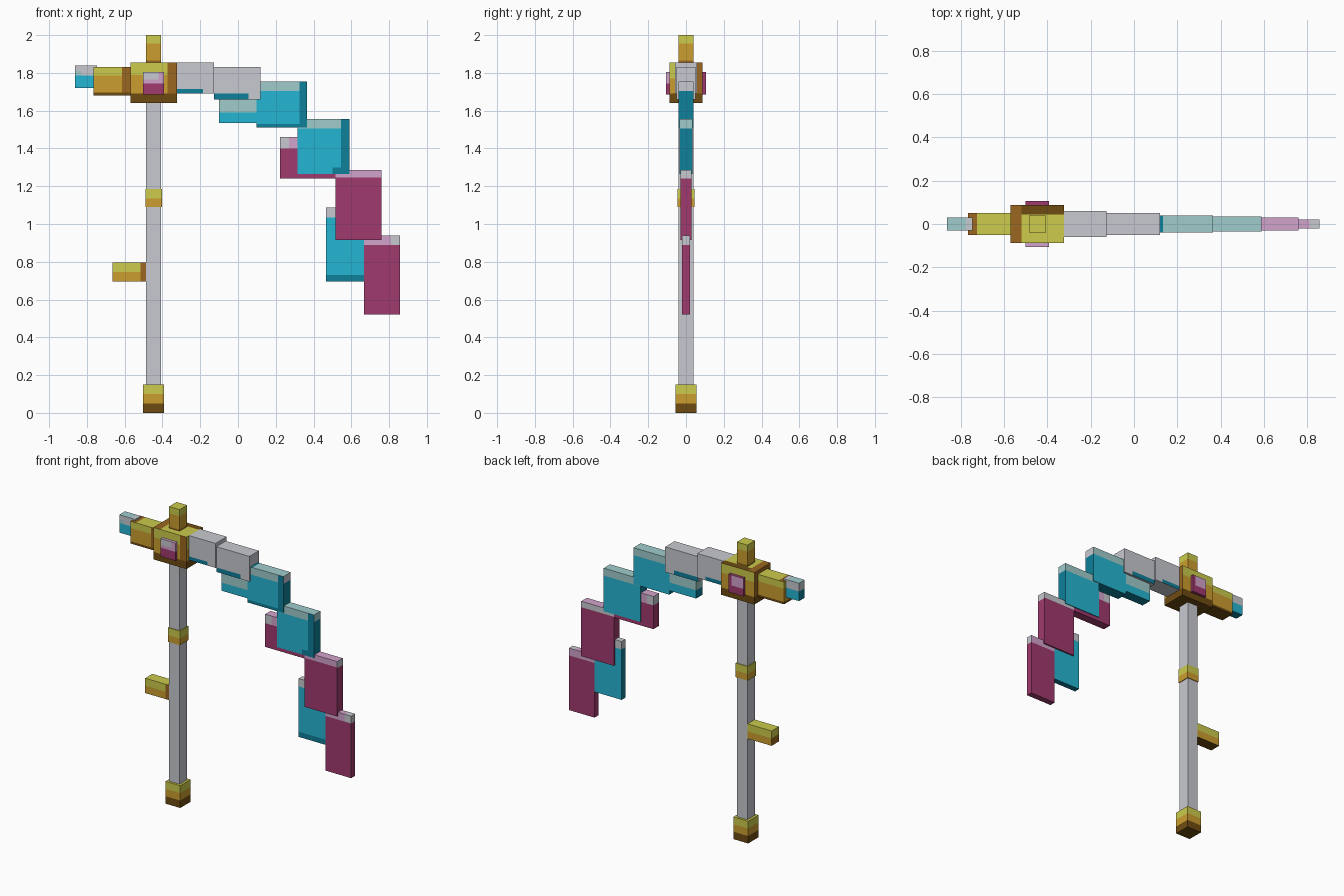
import bpy, bmesh
from mathutils import Vector

old = bpy.data.objects.get("Cube")
if old:
    bpy.data.objects.remove(old, do_unlink=True)


def linear(v):
    v /= 255
    return v / 12.92 if v <= 0.04045 else ((v + 0.055) / 1.055) ** 2.4


def material(name, *rgb):
    m = bpy.data.materials.new(name)
    m.use_nodes = True
    col = [linear(v) for v in rgb] + [1]
    m.diffuse_color = col
    bsdf = m.node_tree.nodes["Principled BSDF"]
    bsdf.inputs["Base Color"].default_value = col
    bsdf.inputs["Roughness"].default_value = 0.8
    return m


YELLOW = material("yellow", 204, 203, 76)
GOLD = material("gold", 204, 158, 46)
BROWN = material("brown", 155, 103, 32)
DARK = material("dark_brown", 110, 75, 17)
GREY = material("light_grey", 200, 202, 208)
ICE = material("pale_teal", 160, 204, 204)
CYAN = material("cyan", 36, 182, 210)
TEAL = material("dark_teal", 14, 128, 154)
MAGENTA = material("magenta", 160, 58, 110)
PINK = material("pink", 210, 163, 203)

SIDES = {"L": (-1, 0, 0), "R": (1, 0, 0), "F": (0, -1, 0),
         "B": (0, 1, 0), "D": (0, 0, -1), "T": (0, 0, 1)}
FAR = 9


def box(name, xs, ys, zs, base, *paints):
    """Box whose faces are cut at the paint limits; later paints win.
    A paint is (sides, {axis: (low, high)}, material)."""
    bm = bmesh.new()
    bmesh.ops.create_cube(bm, size=1)
    ranges = (xs, ys, zs)
    for v in bm.verts:
        v.co = [lo + (c + 0.5) * (hi - lo) for c, (lo, hi) in zip(v.co, ranges)]
    for axis, value in {("xyz".index(a), c) for _, lim, _ in paints
                        for a, pair in lim.items() for c in pair}:
        lo, hi = ranges[axis]
        if lo + 0.001 < value < hi - 0.001:
            n = Vector((0, 0, 0))
            n[axis] = 1
            bmesh.ops.bisect_plane(bm, geom=bm.verts[:] + bm.edges[:] + bm.faces[:],
                                   plane_co=n * value, plane_no=n)
    bm.normal_update()
    mesh = bpy.data.meshes.new(name)
    mats = [base]
    for f in bm.faces:
        c = f.calc_center_median()
        side = max(SIDES, key=lambda s: f.normal.dot(Vector(SIDES[s])))
        pick = base
        for sides, lim, mat in paints:
            if side in sides and all(lo < c["xyz".index(a)] < hi
                                     for a, (lo, hi) in lim.items()):
                pick = mat
        if pick not in mats:
            mats.append(pick)
        f.material_index = mats.index(pick)
    for m in mats:
        mesh.materials.append(m)
    bm.to_mesh(mesh)
    bm.free()
    ob = bpy.data.objects.new(name, mesh)
    bpy.context.collection.objects.link(ob)
    return ob


def sym(h):
    return (-h, h)


def above(z, mat, sides="FBLRT"):
    return (sides, {"z": (z, FAR)}, mat)


def below(z, mat, sides="FBLRD"):
    return (sides, {"z": (-FAR, z)}, mat)


def right_of(x, mat, sides="F"):
    return (sides, {"x": (x, FAR)}, mat)


def left_of(x, mat, sides="T"):
    return (sides, {"x": (-FAR, x)}, mat)


# Shaft and its fittings
SHAFT = (-0.486, -0.407)
box("shaft", SHAFT, sym(0.04), (0.15, 1.64), GREY)
box("base_cap", (-0.502, -0.392), sym(0.055), (0, 0.15), GOLD,
    above(0.1, YELLOW), below(0.05, DARK))
box("shaft_ring", (-0.491, -0.402), sym(0.045), (1.09, 1.185), GOLD,
    above(1.135, YELLOW))
box("hand_peg", (-0.665, -0.486), sym(0.038), (0.695, 0.795), GOLD,
    ("L", {}, BROWN), above(0.745, YELLOW), right_of(-0.515, BROWN), ("D", {}, DARK))
box("finial", SHAFT, sym(0.04), (1.855, 2.0), GOLD,
    above(1.955, YELLOW), below(1.865, BROWN))

# Head block with a gem on front and back
box("head_block", (-0.57, -0.323), sym(0.087), (1.64, 1.855), GOLD,
    ("L", {}, BROWN), ("R", {"y": (-0.05, FAR)}, BROWN),
    above(1.79, YELLOW, "FBT"), ("R", {"y": (-FAR, -0.05), "z": (1.77, FAR)}, YELLOW),
    right_of(-0.372, BROWN), ("T", {"y": (0.045, FAR)}, DARK),
    left_of(-0.52, BROWN), below(1.69, DARK))
GEM_X, GEM_Z = (-0.502, -0.392), (1.685, 1.805)
box("front_gem", GEM_X, (-0.107, -0.087), GEM_Z, MAGENTA,
    above(1.745, PINK), ("F", {"x": (-FAR, -0.42), "z": (1.765, FAR)}, GREY))
box("back_gem", GEM_X, (0.087, 0.107), GEM_Z, MAGENTA,
    ("B", {"x": (-FAR, -0.415), "z": (1.735, FAR)}, PINK))

# Short arm opposite the blade
box("rear_arm", (-0.766, -0.57), sym(0.05), (1.68, 1.83), GOLD,
    above(1.785, YELLOW), right_of(-0.615, BROWN), left_of(-0.725, BROWN),
    below(1.695, DARK))
box("rear_tip", (-0.864, -0.746), sym(0.03), (1.72, 1.84), CYAN,
    ("LD", {}, TEAL), above(1.785, GREY), ("T", {"x": (-FAR, -0.775)}, ICE),
    ("F", {"x": (-FAR, -0.83), "z": (1.785, 1.81)}, ICE))

# Blade root
box("blade_root", (-0.323, -0.126), sym(0.059), (1.69, 1.855), GREY,
    ("FB", {"x": (-FAR, -0.185), "z": (-FAR, 1.715)}, TEAL))
box("blade_neck", (-0.126, 0.12), sym(0.05), (1.66, 1.83), GREY,
    ("FB", {"x": (-FAR, 0.055), "z": (-FAR, 1.69)}, TEAL))

# Blade plates and inner barbs, stepping down to the tip
box("upper_barb", (-0.1, 0.1), sym(0.035), (1.535, 1.665), CYAN,
    ("LRD", {}, TEAL), above(1.59, ICE))
box("blade_plate_1", (0.097, 0.365), sym(0.039), (1.51, 1.755), CYAN,
    ("LRD", {}, TEAL), above(1.705, ICE, "FBLT"), above(1.705, GREY, "R"),
    below(1.53, TEAL, "F"), right_of(0.325, TEAL), left_of(0.135, TEAL))
box("blade_plate_2", (0.315, 0.59), sym(0.034), (1.265, 1.555), CYAN,
    ("LRD", {}, TEAL), above(1.505, ICE),
    ("F", {"x": (0.5, FAR), "z": (-FAR, 1.3)}, TEAL), right_of(0.545, TEAL))
box("middle_barb", (0.222, 0.52), sym(0.029), (1.24, 1.46), MAGENTA,
    above(1.4, PINK), ("FBL", {"x": (-FAR, 0.27), "z": (1.4, FAR)}, GREY))
box("blade_plate_3", (0.517, 0.76), sym(0.03), (0.915, 1.285), MAGENTA,
    above(1.245, PINK, "FBT"), above(1.24, GREY, "LR"),
    ("B", {"z": (1.245, FAR)}, GREY))
box("lower_barb", (0.466, 0.71), sym(0.0195), (0.695, 1.088), CYAN,
    ("LRD", {}, TEAL), above(1.035, GREY), below(0.73, TEAL, "F"))
box("blade_tip", (0.667, 0.858), sym(0.0205), (0.522, 0.94), MAGENTA,
    above(0.89, PINK, "FBT"), above(0.89, GREY, "LR"),
    ("FT", {"x": (0.81, FAR), "z": (0.89, FAR)}, GREY))
